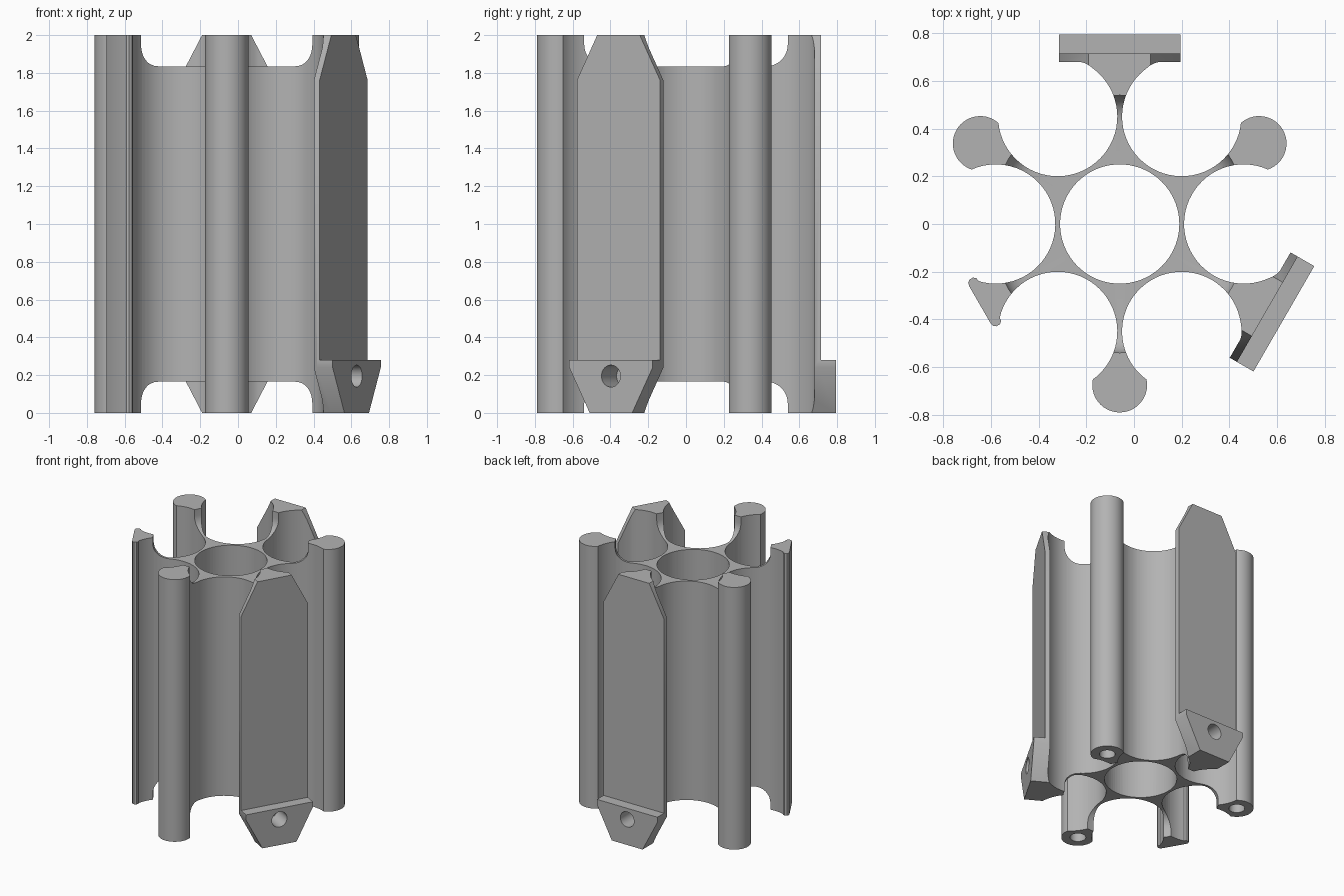
import bpy, bmesh
from math import sin, cos, pi, radians, atan2, hypot
from mathutils import Vector

cube = bpy.data.objects.get("Cube")
if cube:
    bpy.data.objects.remove(cube)

CX = -0.06          # bore axis
PITCH, BORE = 0.52, 0.25
BULB_R, BULB_POS = 0.115, 0.675

grey = bpy.data.materials.new("plain_grey")
grey.use_nodes = True
grey.diffuse_color = (0.45, 0.45, 0.45, 1)
grey.node_tree.nodes["Principled BSDF"].inputs["Base Color"].default_value = (0.45, 0.45, 0.45, 1)


def spot(angle, r, t=0.0, z=0.0):
    """Point r along the arm at angle, t across it, at height z."""
    a = radians(angle)
    return Vector((CX + r * cos(a) + t * sin(a), r * sin(a) - t * cos(a), z))


def finish(name, bm):
    bmesh.ops.recalc_face_normals(bm, faces=bm.faces)
    mesh = bpy.data.meshes.new(name)
    bm.to_mesh(mesh)
    bm.free()
    obj = bpy.data.objects.new(name, mesh)
    bpy.context.collection.objects.link(obj)
    mesh.materials.append(grey)
    return obj


def prism(name, points, push):
    bm = bmesh.new()
    face = bm.faces.new([bm.verts.new(p) for p in points])
    ext = bmesh.ops.extrude_face_region(bm, geom=[face], use_keep_orig=True)
    bmesh.ops.translate(bm, vec=push, verts=[v for v in ext["geom"] if isinstance(v, bmesh.types.BMVert)])
    return finish(name, bm)


def rod(name, start, push, radius, segments=32):
    """Round prism from start along push."""
    axis = push.normalized()
    side = axis.orthogonal().normalized()
    up = axis.cross(side)
    ring = [start + radius * (side * cos(2 * pi * i / segments) + up * sin(2 * pi * i / segments))
            for i in range(segments)]
    return prism(name, ring, push)


def combine(body, tool, operation):
    mod = body.modifiers.new(operation.lower(), "BOOLEAN")
    mod.operation, mod.solver, mod.object = operation, "EXACT", tool
    bpy.context.view_layer.objects.active = body
    bpy.ops.object.modifier_apply(modifier=mod.name)
    bpy.data.objects.remove(tool)


# Arm end profiles as (across, along), from the neck to the middle
shoulder = radians(-11.6)
bulb = [(BULB_R * cos(a), BULB_POS + BULB_R * sin(a))
        for a in (shoulder + (pi / 2 - shoulder) * i / 14 for i in range(14))]
wedge = [(0.0886, 0.632), (0.104, 0.634), (0.113, 0.645), (0.113, 0.662), (0.105, 0.673), (0.09, 0.677)]
plate = [(0.103, 0.645), (0.127, 0.664), (0.145, 0.674), (0.166, 0.68), (0.255, 0.68), (0.255, 0.715)]
arms = {-90: bulb, -30: plate, 30: bulb, 90: plate, 150: bulb, 210: wedge}

# Star-shaped outline: arm ends joined by round hollows
caps = []
for angle, half in arms.items():
    whole = half + ([(0, BULB_POS + BULB_R)] if half is bulb else []) + [(-t, r) for t, r in reversed(half)]
    caps.append([spot(angle, r, t) for t, r in whole])
outline = []
for i, angle in enumerate(arms):
    outline += caps[i]
    hub = spot(angle + 30, PITCH)
    a, b = caps[i][-1] - hub, caps[(i + 1) % 6][0] - hub
    start = atan2(a.y, a.x)
    sweep = (atan2(b.y, b.x) - start) % (2 * pi) - 2 * pi
    for k in range(1, 40):
        ang = start + sweep * k / 40
        outline.append(hub + BORE * Vector((cos(ang), sin(ang), 0)))
frame = prism("fluted_frame", outline, Vector((0, 0, 2)))

# Feet on the two plate arms
for angle in (90, -30):
    shape = [(-0.255, 0), (0.255, 0), (0.255, 0.28), (-0.255, 0.28)]
    foot = prism("foot", [spot(angle, 0.70, t, z) for t, z in shape], spot(angle, 0.095) - spot(angle, 0))
    combine(frame, foot, "UNION")

# Central bore
combine(frame, rod("bore", spot(0, 0, 0, -0.1), Vector((0, 0, 2.2)), BORE, 72), "DIFFERENCE")

# Filleted recesses that leave only the arm ends at top and bottom
recess = [(0, 1.835), (0.425, 1.835)]
recess += [(0.425 + 0.115 * sin(a), 1.95 - 0.115 * cos(a)) for a in (pi / 2 * i / 8 for i in range(1, 9))]
recess += [(0.54, 2.1), (0, 2.1)]
for flip in (False, True):
    bm = bmesh.new()
    verts = [bm.verts.new((CX + r, 0, 2 - z if flip else z)) for r, z in recess]
    edges = [bm.edges.new(pair) for pair in zip(verts, verts[1:])]
    bmesh.ops.spin(bm, geom=verts + edges, cent=(CX, 0, 0), axis=(0, 0, 1), angle=2 * pi, steps=72)
    bmesh.ops.remove_doubles(bm, verts=bm.verts, dist=0.0001)
    combine(frame, finish("recess", bm), "DIFFERENCE")

# Tapered corners and a blind bolt hole on each plate arm
for angle in (90, -30):
    reach = spot(angle, 0.35) - spot(angle, 0)
    for side in (1, -1):
        for flip in (False, True):
            corner = [(0.078, -0.1), (0.286, 0.3), (0.42, -0.1)]
            pts = [spot(angle, 0.57, side * t, 2 - z if flip else z) for t, z in corner]
            combine(frame, prism("taper", pts, reach), "DIFFERENCE")
    combine(frame, rod("bolt_hole", spot(angle, 0.635, 0, 0.195), reach, 0.058), "DIFFERENCE")

# Blind holes under the round arms
for angle in (-90, 30, 150):
    combine(frame, rod("pin_hole", spot(angle, BULB_POS, 0, -0.1), Vector((0, 0, 0.4)), 0.055), "DIFFERENCE")

# Smooth curves, sharp edges
bpy.ops.object.select_all(action="DESELECT")
frame.select_set(True)
bpy.context.view_layer.objects.active = frame
bpy.ops.object.shade_smooth_by_angle(angle=radians(30))
